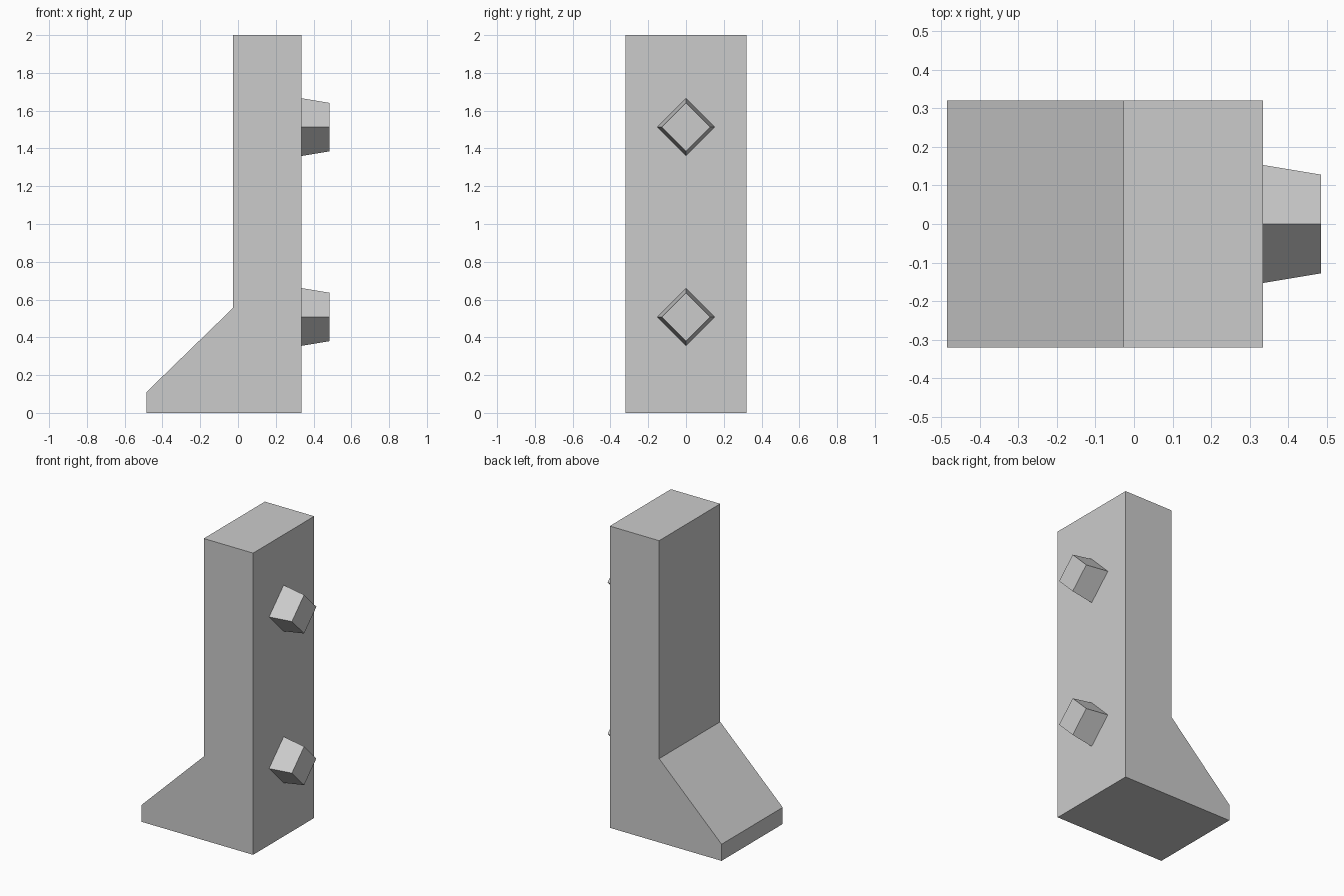
import bpy
import bmesh
from math import pi, sqrt
from mathutils import Matrix

cube = bpy.data.objects.get("Cube")
if cube:
    bpy.data.objects.remove(cube, do_unlink=True)

# Single plain grey
grey = bpy.data.materials.new("plain_grey")
grey.use_nodes = True
colour = (0.6, 0.6, 0.6, 1)
grey.diffuse_color = colour
grey.node_tree.nodes["Principled BSDF"].inputs["Base Color"].default_value = colour


def add_object(name, bm):
    bmesh.ops.recalc_face_normals(bm, faces=bm.faces)
    mesh = bpy.data.meshes.new(name)
    bm.to_mesh(mesh)
    bm.free()
    mesh.materials.append(grey)
    obj = bpy.data.objects.new(name, mesh)
    bpy.context.collection.objects.link(obj)
    return obj


# Upright with sloped foot: side profile extruded through the depth
HALF_DEPTH = 0.32
FACE_X = 0.335
profile = [(-0.485, 0), (FACE_X, 0), (FACE_X, 2),
           (-0.027, 2), (-0.027, 0.555), (-0.485, 0.11)]
bm = bmesh.new()
face = bm.faces.new([bm.verts.new((x, -HALF_DEPTH, z)) for x, z in profile])
extruded = bmesh.ops.extrude_face_region(bm, geom=[face], use_keep_orig=True)
moved = [v for v in extruded["geom"] if isinstance(v, bmesh.types.BMVert)]
bmesh.ops.translate(bm, verts=moved, vec=(0, 2 * HALF_DEPTH, 0))
add_object("upright_with_foot", bm)

# Tapered diamond pegs on the flat side
PEG_LENGTH = 0.15
for name, z in (("lower_peg", 0.508), ("upper_peg", 1.513)):
    bm = bmesh.new()
    bmesh.ops.create_cone(bm, cap_ends=True, segments=4, radius1=0.153,
                          radius2=0.128, depth=PEG_LENGTH)
    # Put the corners on the axes, whatever the starting angle
    corner = bm.verts[:][0].co
    if abs(abs(corner.x) - abs(corner.y)) < 0.01:
        bmesh.ops.rotate(bm, verts=bm.verts, matrix=Matrix.Rotation(pi / 4, 3, "Z"))
    bmesh.ops.rotate(bm, verts=bm.verts, matrix=Matrix.Rotation(pi / 2, 3, "Y"))
    peg = add_object(name, bm)
    peg.location = (FACE_X + PEG_LENGTH / 2, 0, z)
